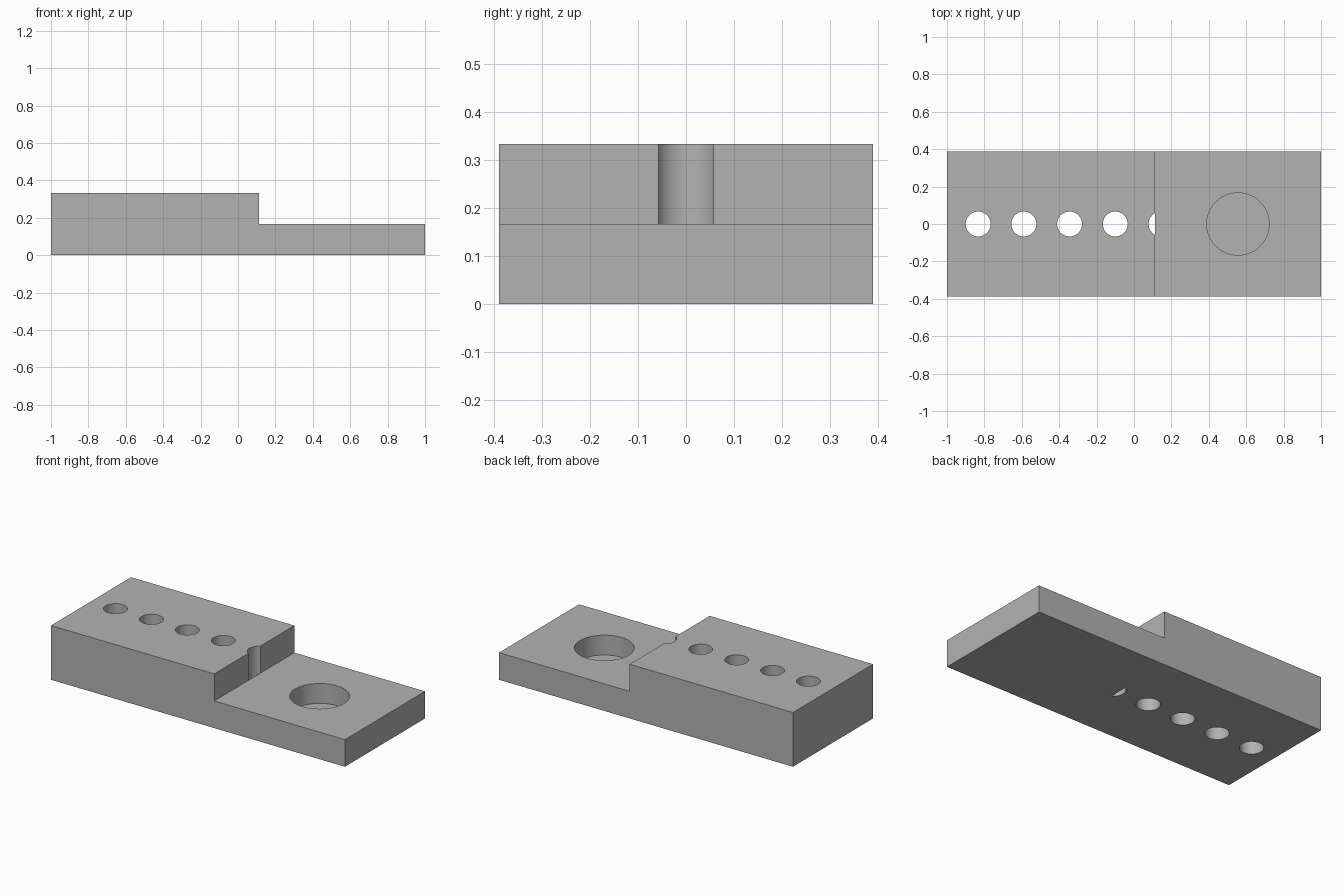
import bpy

cube = bpy.data.objects.get("Cube")
if cube:
    bpy.data.objects.remove(cube, do_unlink=True)

U = 1 / 9                      # design unit: the plate is 18 units long
WIDTH, HEIGHT, STEP = 7, 3, 1.5
STEP_X, PITCH = 1, 2.2

grey = bpy.data.materials.new("plain grey")
grey.use_nodes = True
colour = (0.45, 0.45, 0.45, 1)
grey.diffuse_color = colour
grey.node_tree.nodes["Principled BSDF"].inputs["Base Color"].default_value = colour


def box(name, x0, x1, height):
    bpy.ops.mesh.primitive_cube_add(size=1, location=((x0 + x1) / 2 * U, 0, height / 2 * U))
    ob = bpy.context.object
    ob.name = name
    ob.scale = ((x1 - x0) * U, WIDTH * U, height * U)
    bpy.ops.object.transform_apply(location=True, rotation=True, scale=True)
    ob.data.materials.append(grey)
    return ob


def cylinder(name, x, radius, z0, z1):
    bpy.ops.mesh.primitive_cylinder_add(vertices=64, radius=radius * U, depth=(z1 - z0) * U,
                                        location=(x * U, 0, (z0 + z1) / 2 * U))
    ob = bpy.context.object
    ob.name = name
    ob.data.materials.append(grey)
    return ob


def combine(target, tool, operation):
    mod = target.modifiers.new(tool.name, 'BOOLEAN')
    mod.operation, mod.solver, mod.object = operation, 'EXACT', tool
    bpy.context.view_layer.objects.active = target
    bpy.ops.object.modifier_apply(modifier=mod.name)
    bpy.data.objects.remove(tool, do_unlink=True)


# Thick block with a row of through holes, the last one breaking out at the step
body = box("stepped_block", -9, STEP_X, HEIGHT)
for i in range(5):
    combine(body, cylinder("row_hole", -7.5 + i * PITCH, 0.6, -1, HEIGHT + 1), 'DIFFERENCE')

# Thin plate with a round blind pocket, closing the lower half of the last hole
plate = box("thin_plate", STEP_X, 9, STEP)
combine(plate, cylinder("pocket", 5, 1.5, 0.4, STEP + 1), 'DIFFERENCE')
combine(body, plate, 'UNION')

# Smooth hole walls, sharp edges elsewhere
bpy.ops.object.select_all(action='DESELECT')
body.select_set(True)
bpy.context.view_layer.objects.active = body
bpy.ops.object.shade_smooth_by_angle(angle=0.5)
